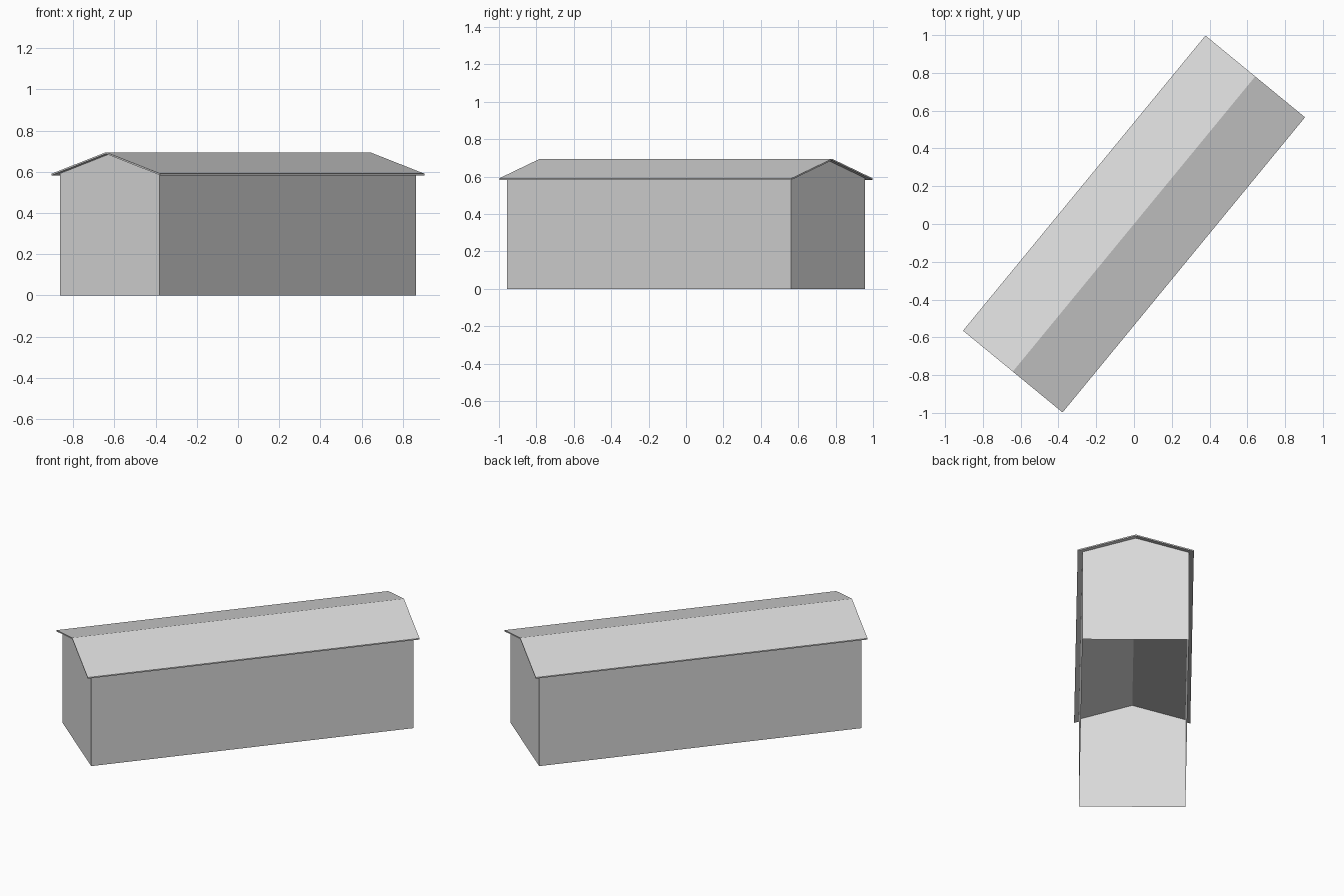
import bpy, math

cube = bpy.data.objects.get("Cube")
if cube:
    bpy.data.objects.remove(cube, do_unlink=True)

ANGLE = math.radians(50.6)          # direction of the ridge
HALF_LEN, HALF_WID = 1.011, 0.341   # roof outline
OVERHANG = 0.029
THICK = 0.008
RIDGE, EAVE = 0.695, 0.591          # top surface heights

grey = bpy.data.materials.new("light grey")
grey.use_nodes = True
colour = (0.7, 0.7, 0.7, 1)
grey.diffuse_color = colour
grey.node_tree.nodes["Principled BSDF"].inputs["Base Color"].default_value = colour


def add_part(name, verts, faces):
    mesh = bpy.data.meshes.new(name)
    mesh.from_pydata(verts, [], faces)
    mesh.materials.append(grey)
    part = bpy.data.objects.new(name, mesh)
    part.rotation_euler.z = ANGLE
    bpy.context.collection.objects.link(part)
    return part


def roof_height(across):
    return RIDGE - (RIDGE - EAVE) * abs(across) / HALF_WID


def extrude(profile, half):
    # Place one cross-section at each end of the building
    return [(end * half, y, z) for end in (-1, 1) for y, z in profile]


# Thin gabled roof with overhanging eaves
top = [(y, roof_height(y)) for y in (-HALF_WID, 0, HALF_WID)]
section = top + [(y, z - THICK) for y, z in reversed(top)]
n = len(section)
sides = [(i, n + i, n + (i + 1) % n, (i + 1) % n) for i in range(n)]
ends = [(0, 1, 4, 5), (1, 2, 3, 4), (11, 10, 7, 6), (10, 9, 8, 7)]
add_part("roof", extrude(section, HALF_LEN), sides + ends)

# Open-bottomed walls with pointed gable ends meeting the roof underside
w = HALF_WID - OVERHANG
wall_top = roof_height(w) - THICK
gable = [(-w, 0), (w, 0), (w, wall_top), (0, RIDGE - THICK), (-w, wall_top)]
add_part("walls", extrude(gable, HALF_LEN - OVERHANG),
         [(4, 3, 2, 1, 0), (5, 6, 7, 8, 9), (1, 2, 7, 6), (0, 5, 9, 4)])
